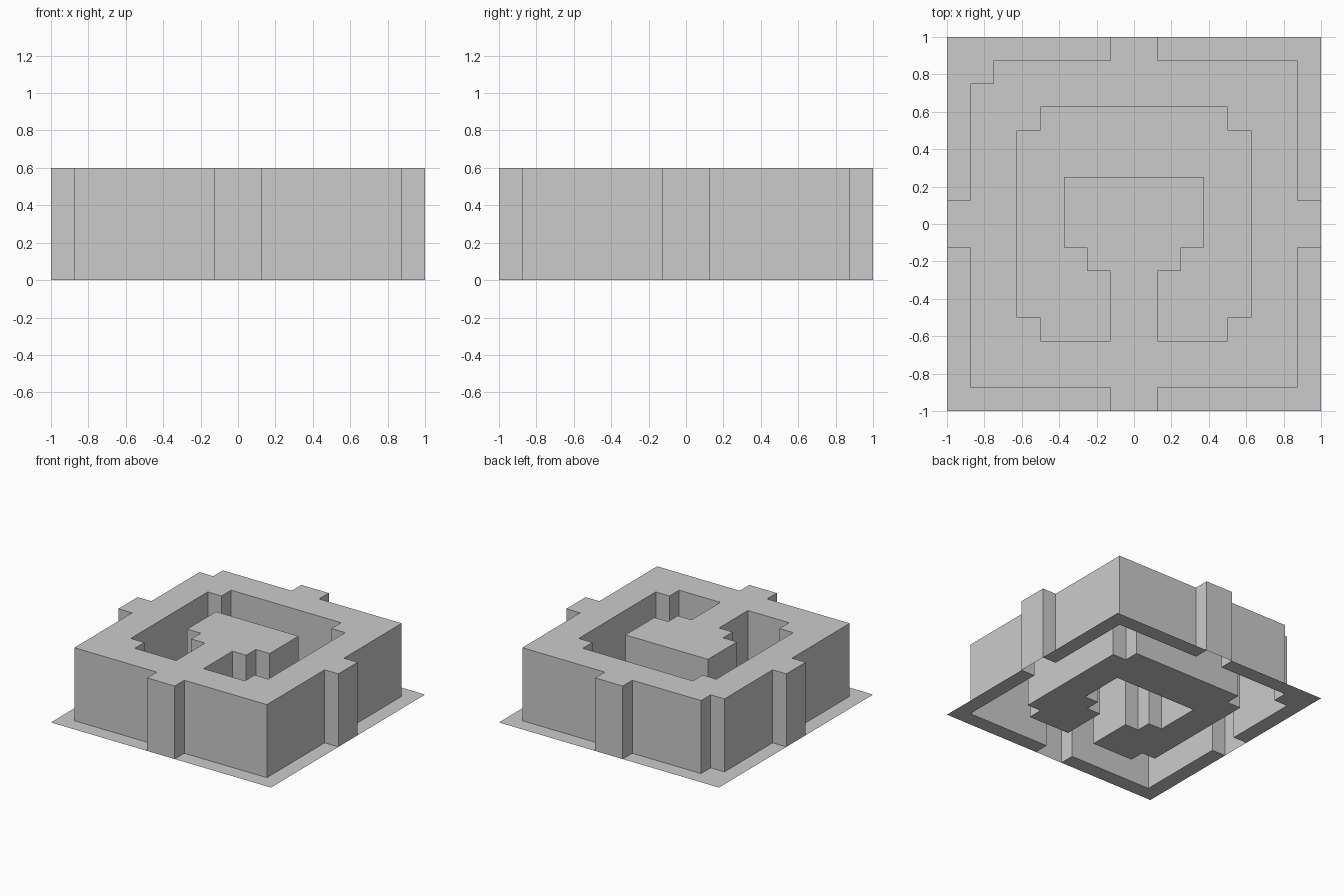
import bpy
import bmesh

if "Cube" in bpy.data.objects:
    bpy.data.objects.remove(bpy.data.objects["Cube"])

CELL = 0.125      # plan is laid out on a 16 x 16 grid
HALF = 8
HEIGHT = 0.6

grey = bpy.data.materials.new("light grey")
grey.diffuse_color = (0.6, 0.6, 0.6, 1.0)
grey.use_nodes = True
grey.node_tree.nodes["Principled BSDF"].inputs["Base Color"].default_value = grey.diffuse_color


def is_raised(i, j):
    """True where the plan cell (lower left corner i, j) stands at full height."""
    u, v = i + 0.5, j + 0.5
    a, b = abs(u), abs(v)
    if max(a, b) > HALF:
        return False
    # outer block with a tab on each side and one notched corner
    block = (max(a, b) < 7 or min(a, b) < 1) and not (u < -6 and v > 6)
    # sunken ring with clipped corners
    ring = max(a, b) < 5 and not (a > 4 and b > 4)
    # central island and the stem joining it to the block
    island = (a < 3 and -1 < v < 2) or (a < 2 and -2 < v < 2) or (a < 1 and v < 0)
    return block and (island or not ring)


def make_object(name, quads):
    bm = bmesh.new()
    for quad in quads:
        bm.faces.new([bm.verts.new((x * CELL, y * CELL, z)) for x, y, z in quad])
    bmesh.ops.remove_doubles(bm, verts=bm.verts, dist=0.0001)
    mesh = bpy.data.meshes.new(name)
    bm.to_mesh(mesh)
    bm.free()
    mesh.materials.append(grey)
    obj = bpy.data.objects.new(name, mesh)
    bpy.context.collection.objects.link(obj)
    return obj


rim, floor, block = [], [], []
for i in range(-HALF, HALF):
    for j in range(-HALF, HALF):
        corners = [(i, j), (i + 1, j), (i + 1, j + 1), (i, j + 1)]
        raised = is_raised(i, j)
        z = HEIGHT if raised else 0.0
        flat = [(x, y, z) for x, y in corners]
        if not raised:
            outer = max(abs(i + 0.5), abs(j + 0.5)) > 6
            (rim if outer else floor).append(flat)
            continue
        block.append(flat)
        # upright walls wherever the neighbouring cell is low or absent
        for k, (di, dj) in enumerate([(0, -1), (1, 0), (0, 1), (-1, 0)]):
            if not is_raised(i + di, j + dj):
                p, q = corners[k], corners[(k + 1) % 4]
                block.append([(*p, 0.0), (*q, 0.0), (*q, HEIGHT), (*p, HEIGHT)])

# Hollow raised shell, thin outer rim and sunken ring floor (open underneath)
make_object("raised_block", block)
make_object("base_rim", rim)
make_object("ring_floor", floor)
